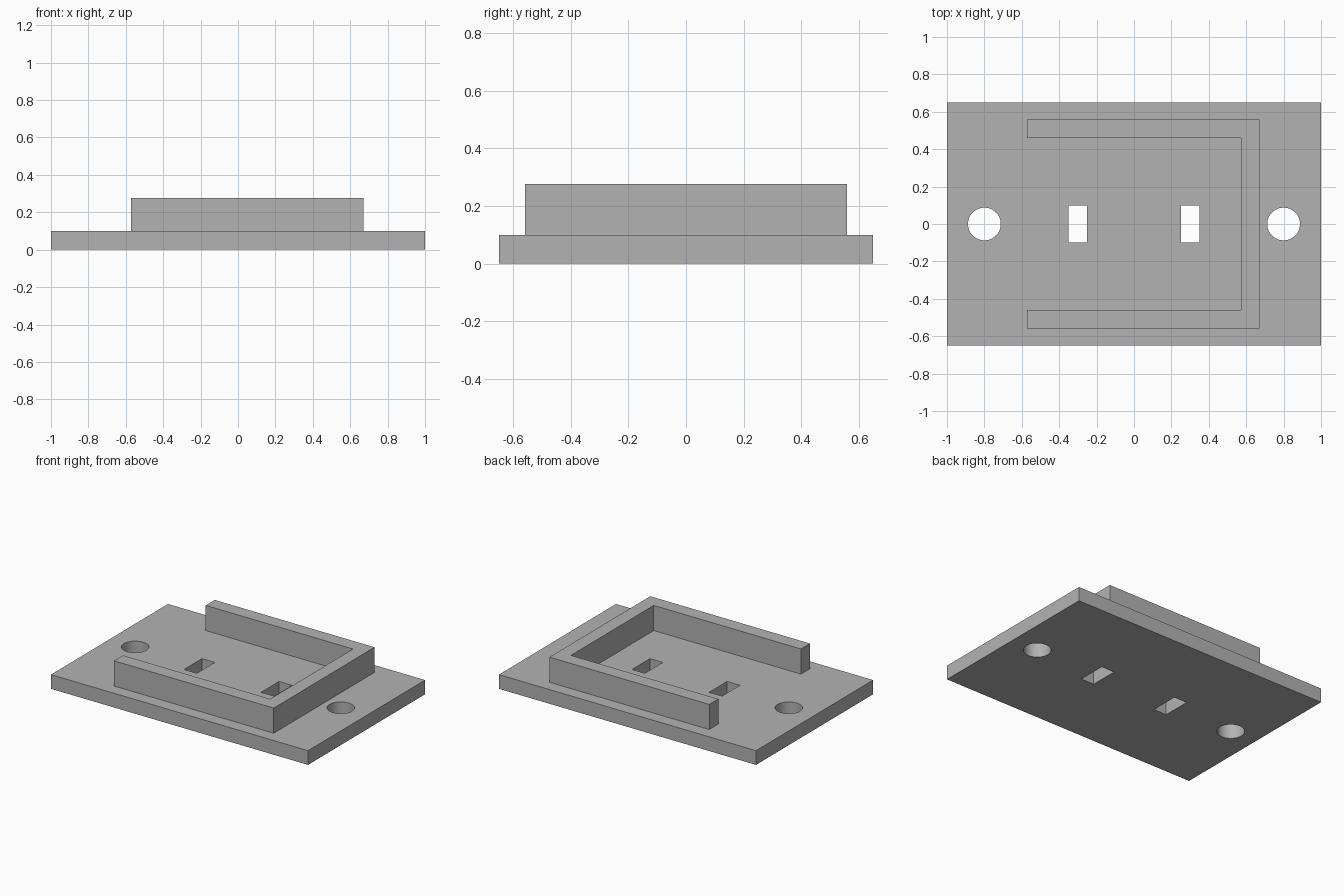
import bpy
import bmesh
from mathutils import Matrix

cube = bpy.data.objects.get("Cube")
if cube:
    bpy.data.objects.remove(cube, do_unlink=True)

# Single grey finish
grey = bpy.data.materials.new("plain_grey")
grey.use_nodes = True
COLOUR = (0.45, 0.45, 0.45, 1)
grey.diffuse_color = COLOUR
grey.node_tree.nodes["Principled BSDF"].inputs["Base Color"].default_value = COLOUR


def finish(name, bm):
    bmesh.ops.recalc_face_normals(bm, faces=bm.faces)
    mesh = bpy.data.meshes.new(name)
    bm.to_mesh(mesh)
    bm.free()
    mesh.materials.append(grey)
    obj = bpy.data.objects.new(name, mesh)
    bpy.context.collection.objects.link(obj)
    return obj


def box(name, size, centre):
    bm = bmesh.new()
    bmesh.ops.create_cube(bm, size=1, matrix=Matrix.Translation(centre) @ Matrix.Diagonal((*size, 1)))
    return finish(name, bm)


def cylinder(name, radius, depth, centre):
    bm = bmesh.new()
    bmesh.ops.create_cone(bm, cap_ends=True, segments=48, radius1=radius, radius2=radius,
                          depth=depth, matrix=Matrix.Translation(centre))
    return finish(name, bm)


def extrude_outline(name, points, bottom, top):
    bm = bmesh.new()
    face = bm.faces.new([bm.verts.new((x, y, bottom)) for x, y in points])
    new = bmesh.ops.extrude_face_region(bm, geom=[face])["geom"]
    verts = [v for v in new if isinstance(v, bmesh.types.BMVert)]
    bmesh.ops.translate(bm, verts=verts, vec=(0, 0, top - bottom))
    return finish(name, bm)


THICK = 0.1
base = box("base_plate", (2, 1.3, THICK), (0, 0, THICK / 2))

# Screw holes and strap slots cut through the plate
cutters = []
for side, label in ((-1, "right"), (1, "left")):
    cutters.append(cylinder(label + "_screw_hole_cutter", 0.0875, 0.4, (side * 0.8, 0, 0.05)))
    cutters.append(box(label + "_slot_cutter", (0.1, 0.2, 0.4), (side * 0.3, 0, 0.05)))
for cutter in cutters:
    cutter.hide_render = True
    cutter.hide_set(True)
    cutter.display_type = 'WIRE'
    mod = base.modifiers.new(cutter.name, 'BOOLEAN')
    mod.operation = 'DIFFERENCE'
    mod.solver = 'EXACT'
    mod.object = cutter

# Apply the cuts, then drop the cutters
bpy.context.view_layer.update()
cut = bpy.data.meshes.new_from_object(base.evaluated_get(bpy.context.evaluated_depsgraph_get()))
base.modifiers.clear()
base.data = cut
for cutter in cutters:
    bpy.data.objects.remove(cutter, do_unlink=True)

# U-shaped retaining wall, open towards -x
half = [(-0.573, 0.46), (-0.573, 0.56), (0.67, 0.56)]
outline = half + [(x, -y) for x, y in reversed(half)] + [(0.573, -0.46), (0.573, 0.46)]
wall = extrude_outline("retaining_wall", outline, THICK, 0.277)

# Smooth hole walls, sharp edges elsewhere
bpy.ops.object.select_all(action='DESELECT')
base.select_set(True)
bpy.context.view_layer.objects.active = base
bpy.ops.object.shade_smooth_by_angle()
